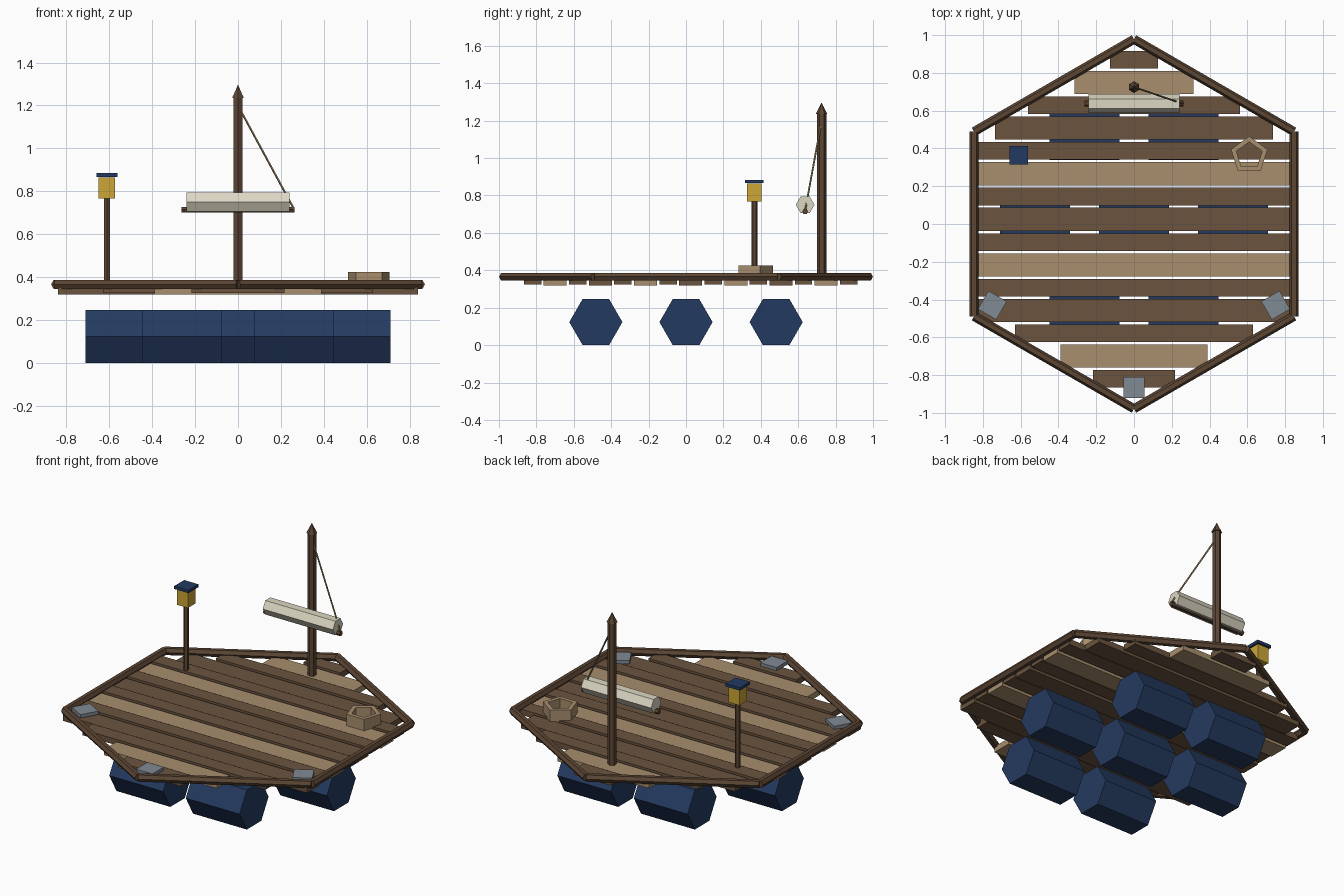
import bpy, bmesh, math
from mathutils import Vector, Matrix

if "Cube" in bpy.data.objects:
    bpy.data.objects.remove(bpy.data.objects["Cube"])


def material(name, rgb):
    lin = [((c / 255 + 0.055) / 1.055) ** 2.4 if c > 10 else c / 3294 for c in rgb]
    m = bpy.data.materials.new(name)
    m.diffuse_color = (*lin, 1)
    m.use_nodes = True
    m.node_tree.nodes["Principled BSDF"].inputs["Base Color"].default_value = m.diffuse_color
    return m


DARK = material("dark_plank_wood", (107, 84, 63))
LIGHT = material("light_wood", (168, 142, 109))
SPAR = material("spar_wood", (92, 70, 52))
NAVY = material("navy_paint", (36, 58, 96))
CREAM = material("cream_canvas", (220, 215, 195))
GOLD = material("lantern_gold", (204, 166, 54))
GREY = material("grey_plate", (128, 138, 147))
ROPE = material("rope_tan", (150, 130, 96))


def finish(name, bm, mat):
    bmesh.ops.recalc_face_normals(bm, faces=bm.faces[:])
    me = bpy.data.meshes.new(name)
    bm.to_mesh(me)
    bm.free()
    me.materials.append(mat)
    ob = bpy.data.objects.new(name, me)
    bpy.context.collection.objects.link(ob)
    return ob


def box(name, centre, size, mat, turn=0):
    bm = bmesh.new()
    bmesh.ops.create_cube(bm, size=1, matrix=Matrix.Translation(centre)
                          @ Matrix.Rotation(math.radians(turn), 4, 'Z')
                          @ Matrix.Diagonal((*size, 1)))
    return finish(name, bm, mat)


def rod(name, a, b, r, mat, sides=6, r2=None):
    """Faceted prism or cone between two points."""
    a, b = Vector(a), Vector(b)
    d = (b - a).normalized()
    side = d.cross(Vector((0, 0, 1)))
    side = side.normalized() if side.length > 1e-4 else Vector((0, 1, 0))
    up = side.cross(d)
    bm = bmesh.new()
    rings = []
    for p, rad in ((a, r), (b, r if r2 is None else r2)):
        rings.append([bm.verts.new(p + rad * (math.cos(t) * side + math.sin(t) * up))
                      for t in (2 * math.pi * i / sides for i in range(sides))])
    for i in range(sides):
        j = (i + 1) % sides
        bm.faces.new((rings[0][i], rings[0][j], rings[1][j], rings[1][i]))
    bm.faces.new(rings[0])
    bm.faces.new(rings[1])
    return finish(name, bm, mat)


# Float barrels in rows of 2, 3, 2
for y, xs in ((-0.482, (-0.263, 0.263)), (0, (-0.525, 0, 0.525)), (0.482, (-0.263, 0.263))):
    for x in xs:
        rod("float_barrel", (x - 0.185, y, 0.123), (x + 0.185, y, 0.123), 0.142, NAVY)

# Deck planks: alternating narrow and wide, every fourth one light
half_lengths = [0.217, 0.388, 0.63] + [0.838] * 8 + [0.735, 0.56, 0.315, 0.126]
for i, hx in enumerate(half_lengths):
    wide = i % 2 == 1
    y = -0.82 + i * 0.1207
    box("deck_plank", (0, y, 0.336 if wide else 0.343),
        (2 * hx, 0.123 if wide else 0.093, 0.036), LIGHT if i % 4 == 1 else DARK)

# Hexagonal rim rails
corners = [(0.978 * math.sin(k * math.pi / 3), 0.978 * math.cos(k * math.pi / 3), 0.366)
           for k in range(6)]
for k in range(6):
    rod("rim_rail", corners[k], corners[(k + 1) % 6], 0.024, SPAR)

# Corner plates
for x, y, turn in ((-0.75, -0.43, -30), (0, -0.865, 0), (0.75, -0.43, 30)):
    box("corner_plate", (x, y, 0.37), (0.112, 0.112, 0.022), GREY, turn)

# Mast with pointed cap, boom, furled sail and stay rope
rod("mast", (0, 0.725, 0.33), (0, 0.725, 1.24), 0.025, SPAR)
rod("mast_cap", (0, 0.725, 1.235), (0, 0.725, 1.295), 0.031, SPAR, r2=0.001)
rod("boom", (-0.263, 0.637, 0.714), (0.263, 0.637, 0.714), 0.016, SPAR)
rod("furled_sail", (-0.241, 0.637, 0.75), (0.241, 0.637, 0.75), 0.05, CREAM)
rod("stay_rope", (0, 0.725, 1.2), (0.26, 0.637, 0.72), 0.005, ROPE, sides=5)

# Lantern post
LX, LY = -0.611, 0.365
rod("lantern_post", (LX, LY, 0.34), (LX, LY, 0.78), 0.016, SPAR)
box("lantern_body", (LX, LY, 0.816), (0.076, 0.076, 0.098), GOLD)
box("lantern_lid", (LX, LY, 0.875), (0.098, 0.098, 0.018), NAVY)

# Five-sided rope coil: open ring with square section
bm = bmesh.new()
loops = []
for r, z in ((0.102, 0.35), (0.102, 0.425), (0.072, 0.425), (0.072, 0.35)):
    loops.append([bm.verts.new((0.61 + r * math.sin(2 * math.pi * i / 5),
                                0.363 + r * math.cos(2 * math.pi * i / 5), z))
                  for i in range(5)])
for k in range(4):
    p, q = loops[k], loops[(k + 1) % 4]
    for i in range(5):
        j = (i + 1) % 5
        bm.faces.new((p[i], p[j], q[j], q[i]))
finish("rope_coil", bm, LIGHT)
